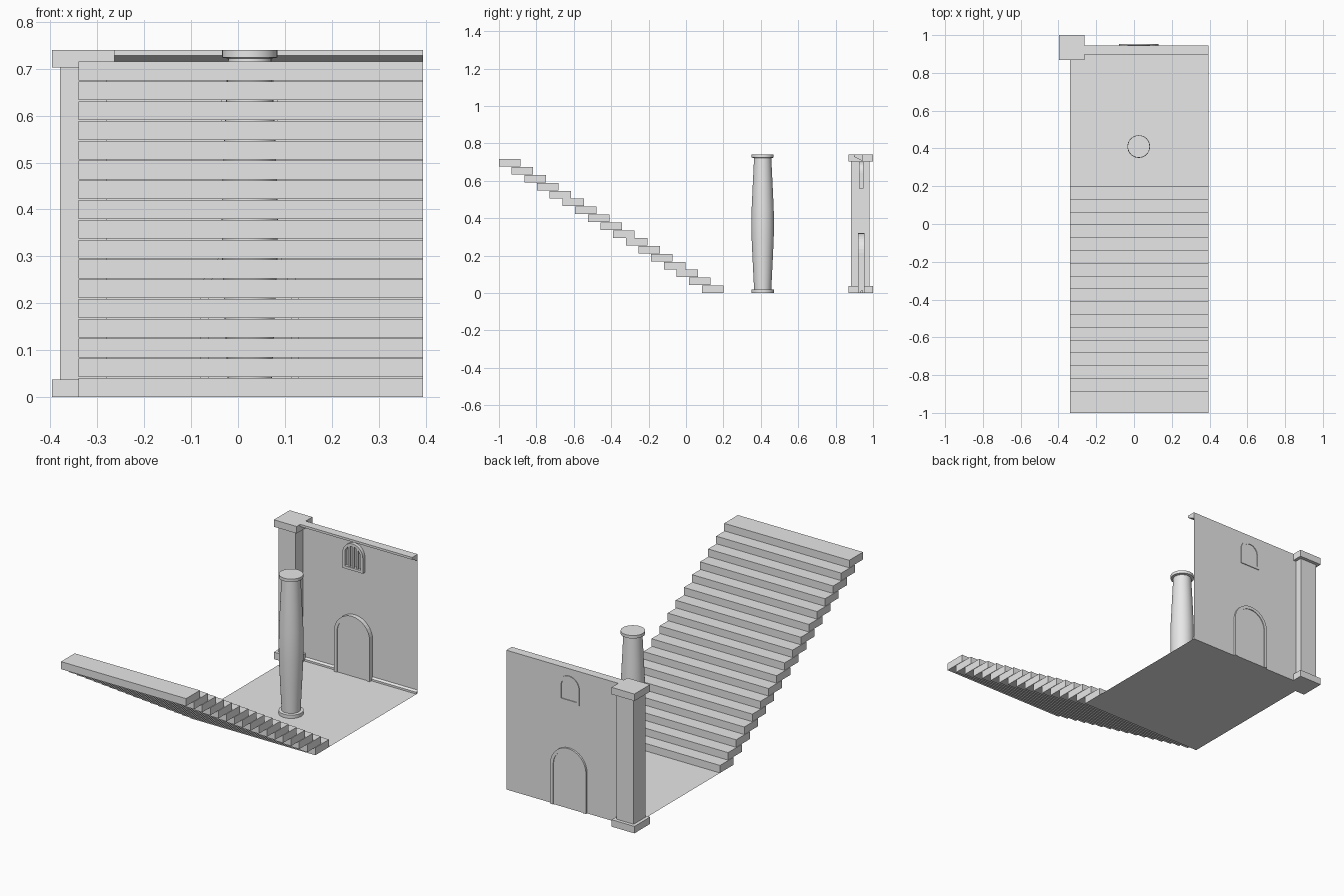
import bpy, bmesh, math
from mathutils import Matrix

cube = bpy.data.objects.get("Cube")
if cube:
    bpy.data.objects.remove(cube, do_unlink=True)

stone = bpy.data.materials.new("grey stone")
stone.use_nodes = True
COLOUR = (0.8, 0.8, 0.8, 1)
stone.diffuse_color = COLOUR
stone.node_tree.nodes["Principled BSDF"].inputs["Base Color"].default_value = COLOUR

LEFT, RIGHT = -0.34, 0.395     # width of floor, stairs and wall
WALL_Y = 0.944                 # back plane of the wall
CENTRE = 0.025                 # column, door and window axis


def finish(name, bm, recalc=True):
    if recalc:
        bmesh.ops.recalc_face_normals(bm, faces=bm.faces)
    mesh = bpy.data.meshes.new(name)
    bm.to_mesh(mesh)
    bm.free()
    mesh.materials.append(stone)
    obj = bpy.data.objects.new(name, mesh)
    bpy.context.collection.objects.link(obj)
    return obj


def box(name, x, y, z):
    bm = bmesh.new()
    size = [b - a for a, b in (x, y, z)]
    mid = [(a + b) / 2 for a, b in (x, y, z)]
    bmesh.ops.create_cube(bm, size=1, matrix=Matrix.Translation(mid) @ Matrix.Diagonal((*size, 1)))
    return finish(name, bm)


def prism(name, points, offset):
    """Extrude a closed outline along an offset."""
    bm = bmesh.new()
    face = bm.faces.new([bm.verts.new(p) for p in points])
    new = bmesh.ops.extrude_face_region(bm, geom=[face])["geom"]
    bmesh.ops.translate(bm, vec=offset, verts=[v for v in new if isinstance(v, bmesh.types.BMVert)])
    return finish(name, bm)


def arch(half, bottom, spring, y, steps=16):
    """Outline of a round-headed opening, from one foot to the other."""
    pts = [(CENTRE + half, y, bottom)]
    for i in range(steps + 1):
        a = math.pi * i / steps
        pts.append((CENTRE + half * math.cos(a), y, spring + half * math.sin(a)))
    return pts + [(CENTRE - half, y, bottom)]


def arch_frame(name, outer, inner, bottom, spring, front, back):
    """Solid arched band between two half widths."""
    bm = bmesh.new()
    loops = [[bm.verts.new(p) for p in arch(h, bottom, spring, y)]
             for h, y in ((outer, front), (inner, front), (inner, back), (outer, back))]
    for a, b in zip(loops, loops[1:] + loops[:1]):
        for i in range(len(a) - 1):
            bm.faces.new((a[i], a[i + 1], b[i + 1], b[i]))
    for end in (0, -1):
        bm.faces.new([loop[end] for loop in loops])
    return finish(name, bm)


def lathe(name, profile, y, sides=32):
    bm = bmesh.new()
    verts = [bm.verts.new((r, 0, z)) for r, z in profile]
    edges = [bm.edges.new(pair) for pair in zip(verts, verts[1:])]
    bmesh.ops.spin(bm, geom=verts + edges, cent=(0, 0, 0), axis=(0, 0, 1),
                   angle=math.tau, steps=sides)
    bmesh.ops.remove_doubles(bm, verts=bm.verts, dist=0.0001)
    bmesh.ops.translate(bm, vec=(CENTRE, y, 0), verts=bm.verts)
    obj = finish(name, bm)
    bpy.ops.object.select_all(action="DESELECT")
    obj.select_set(True)
    bpy.context.view_layer.objects.active = obj
    bpy.ops.object.shade_smooth_by_angle(angle=math.radians(30))
    return obj


# Floating stair slabs, climbing towards the front
for i in range(17):
    front = 0.085 - i * 0.0678
    z = i * 0.0422
    box(f"stair_step_{i + 1}", (LEFT, RIGHT), (front, front + 0.115), (z, z + 0.04))

# Floor sheet
bm = bmesh.new()
corners = ((LEFT, 0.2), (RIGHT, 0.2), (RIGHT, WALL_Y), (LEFT, WALL_Y))
bm.faces.new([bm.verts.new((x, y, 0)) for x, y in corners])
finish("floor", bm, recalc=False)

# Wall sheet with a flared cornice and a low skirting
bm = bmesh.new()
corners = ((LEFT, 0), (RIGHT, 0), (RIGHT, 0.74), (LEFT, 0.74))
bm.faces.new([bm.verts.new((x, WALL_Y, z)) for x, z in corners])
finish("wall", bm, recalc=False)
width = (RIGHT - LEFT, 0, 0)
cornice = ((WALL_Y, 0.705), (0.898, 0.728), (0.898, 0.74), (WALL_Y, 0.74))
prism("wall_cornice", [(LEFT, y, z) for y, z in cornice], width)
skirting = ((WALL_Y, 0), (0.934, 0), (0.934, 0.01), (WALL_Y, 0.018))
prism("wall_skirting", [(LEFT, y, z) for y, z in skirting], width)

# Corner post with square base and cap
box("post_shaft", (-0.38, -0.28), (0.882, 0.982), (0.037, 0.705))
for name, z in (("post_base", 0), ("post_cap", 0.703)):
    box(name, (-0.397, -0.263), (0.868, 1.0), (z, z + 0.037))

# Arched door
arch_frame("door_frame", 0.105, 0.088, 0, 0.215, 0.92, 0.954)
prism("door_panel", arch(0.09, 0, 0.215, 0.924), (0, 0.026, 0))

# Barred window
arch_frame("window_frame", 0.06, 0.046, 0.57, 0.642, 0.926, 0.948)
box("window_sill", (CENTRE - 0.06, CENTRE + 0.06), (0.926, 0.948), (0.56, 0.574))
for i in (-1, 0, 1):
    x = CENTRE + i * 0.024
    top = 0.642 + math.sqrt(0.05 ** 2 - (i * 0.024) ** 2)
    box(f"window_bar_{i + 2}", (x - 0.005, x + 0.005), (0.93, 0.94), (0.57, top))

# Bulging round column with base and cap discs
lathe("column", [(0, 0), (0.06, 0), (0.06, 0.018), (0.046, 0.02), (0.053, 0.16),
                 (0.059, 0.29), (0.06, 0.37), (0.059, 0.45), (0.053, 0.58),
                 (0.046, 0.722), (0.059, 0.724), (0.059, 0.74), (0, 0.74)], 0.41)
